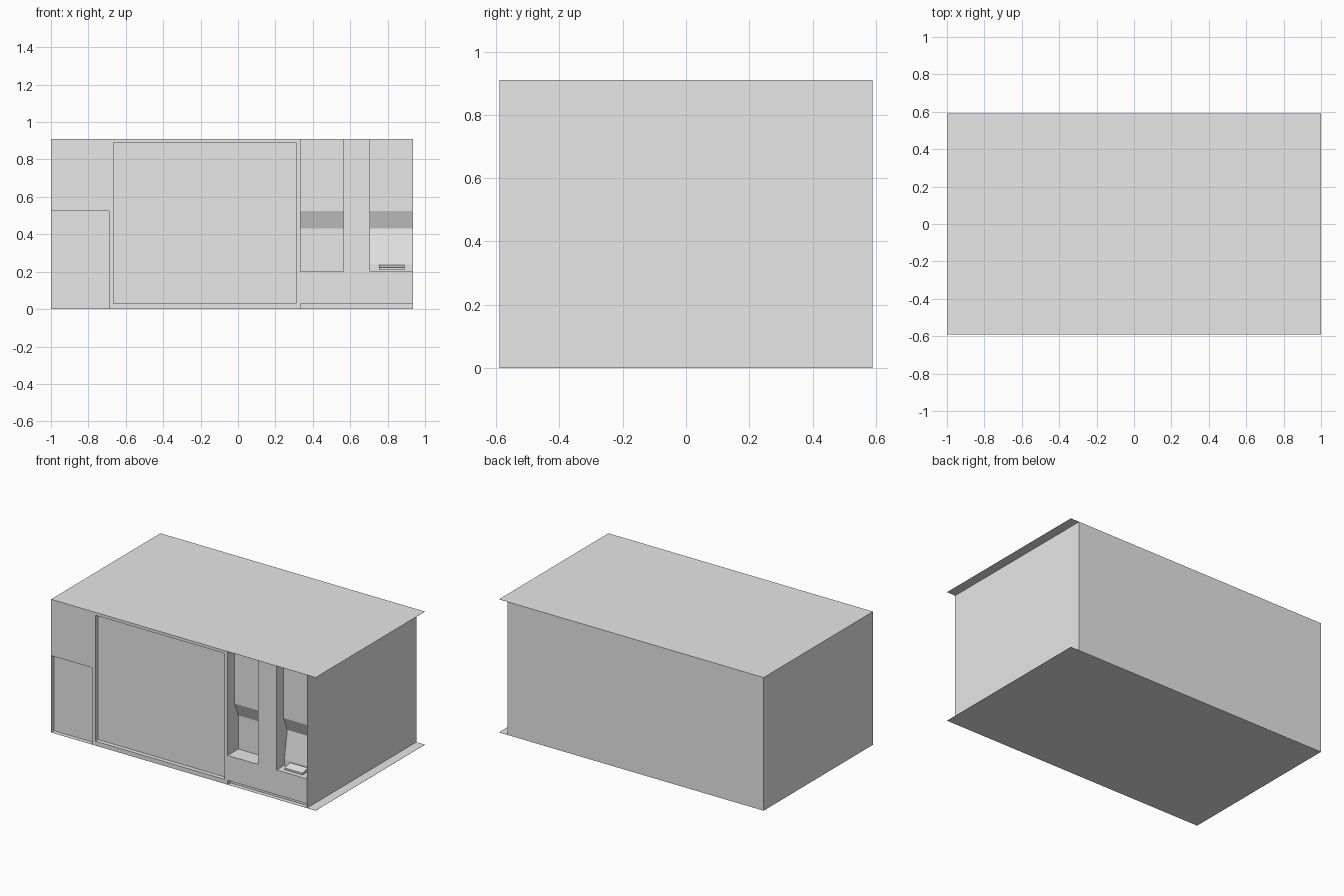
import bpy
import bmesh

cube = bpy.data.objects.get("Cube")
if cube:
    bpy.data.objects.remove(cube, do_unlink=True)

grey = bpy.data.materials.new("plain_grey")
grey.use_nodes = True
grey.diffuse_color = (0.8, 0.8, 0.8, 1)
grey.node_tree.nodes["Principled BSDF"].inputs["Base Color"].default_value = grey.diffuse_color

FRONT, BACK = -0.59, 0.59
LEFT, RIGHT, EDGE = -1.0, 0.935, 1.0
HEIGHT, SKIN = 0.91, 0.001
CORE = 0.12          # depth at which the solid core starts


def prism(name, x0, x1, profile):
    """Extrude a side profile of (depth from front, z) points from x0 to x1."""
    bm = bmesh.new()
    base = bm.faces.new([bm.verts.new((x0, FRONT + d, z)) for d, z in profile])
    grown = bmesh.ops.extrude_face_region(bm, geom=[base])["geom"]
    moved = [v for v in grown if isinstance(v, bmesh.types.BMVert)]
    bmesh.ops.translate(bm, verts=moved, vec=(x1 - x0, 0, 0))
    bmesh.ops.recalc_face_normals(bm, faces=bm.faces)
    mesh = bpy.data.meshes.new(name)
    bm.to_mesh(mesh)
    bm.free()
    mesh.materials.append(grey)
    obj = bpy.data.objects.new(name, mesh)
    bpy.context.collection.objects.link(obj)
    return obj


def box(name, x0, x1, d0, d1, z0, z1):
    return prism(name, x0, x1, [(d0, z0), (d1, z0), (d1, z1), (d0, z1)])


def bay(name, x0, x1, face):
    """A slice of the front wall, its face listed from bottom to top."""
    return prism(name, x0, x1, face + [(CORE, TOP), (CORE, BOTTOM)])


BOTTOM, TOP = SKIN, HEIGHT - SKIN
DEPTH = BACK - FRONT

# Floor and roof sheets, overhanging at one end
box("floor", LEFT, EDGE, 0, DEPTH, 0, SKIN)
box("roof", LEFT, EDGE, 0, DEPTH, TOP, HEIGHT)

# End walls and main body
box("right_wall", LEFT, LEFT + SKIN, 0, DEPTH, BOTTOM, TOP)
box("left_wall", RIGHT - SKIN, RIGHT, 0, DEPTH, BOTTOM, TOP)
box("body", LEFT + SKIN, RIGHT - SKIN, CORE, DEPTH, BOTTOM, TOP)

# Front wall slices
r = 0.03
flush = [(0, BOTTOM), (0, TOP)]
toe_kick = [(r, BOTTOM), (r, 0.03), (0, 0.03)]
hood = [(0.115, 0.43), (0.076, 0.525), (0.076, TOP)]

bay("low_recess", LEFT + SKIN, -0.69, [(r, BOTTOM), (r, 0.525), (0, 0.525), (0, TOP)])
bay("right_post", -0.69, -0.665, flush)
bay("large_panel", -0.665, 0.31,
    [(0, BOTTOM), (0, 0.03), (r, 0.03), (r, 0.89), (0, 0.89), (0, TOP)])
bay("middle_post", 0.31, 0.335, flush)
bay("open_alcove", 0.335, 0.565, toe_kick + [(0, 0.2), (0.115, 0.2)] + hood)
bay("pillar", 0.565, 0.705, toe_kick + [(0, TOP)])
bay("screen_alcove", 0.705, RIGHT - SKIN,
    toe_kick + [(0, 0.2), (0.085, 0.2), (0.085, 0.24)] + hood)

# Small sloped keyboard in the screen alcove
prism("keyboard", 0.755, 0.89,
      [(0.015, 0.21), (0.075, 0.21), (0.075, 0.235), (0.015, 0.222)])
